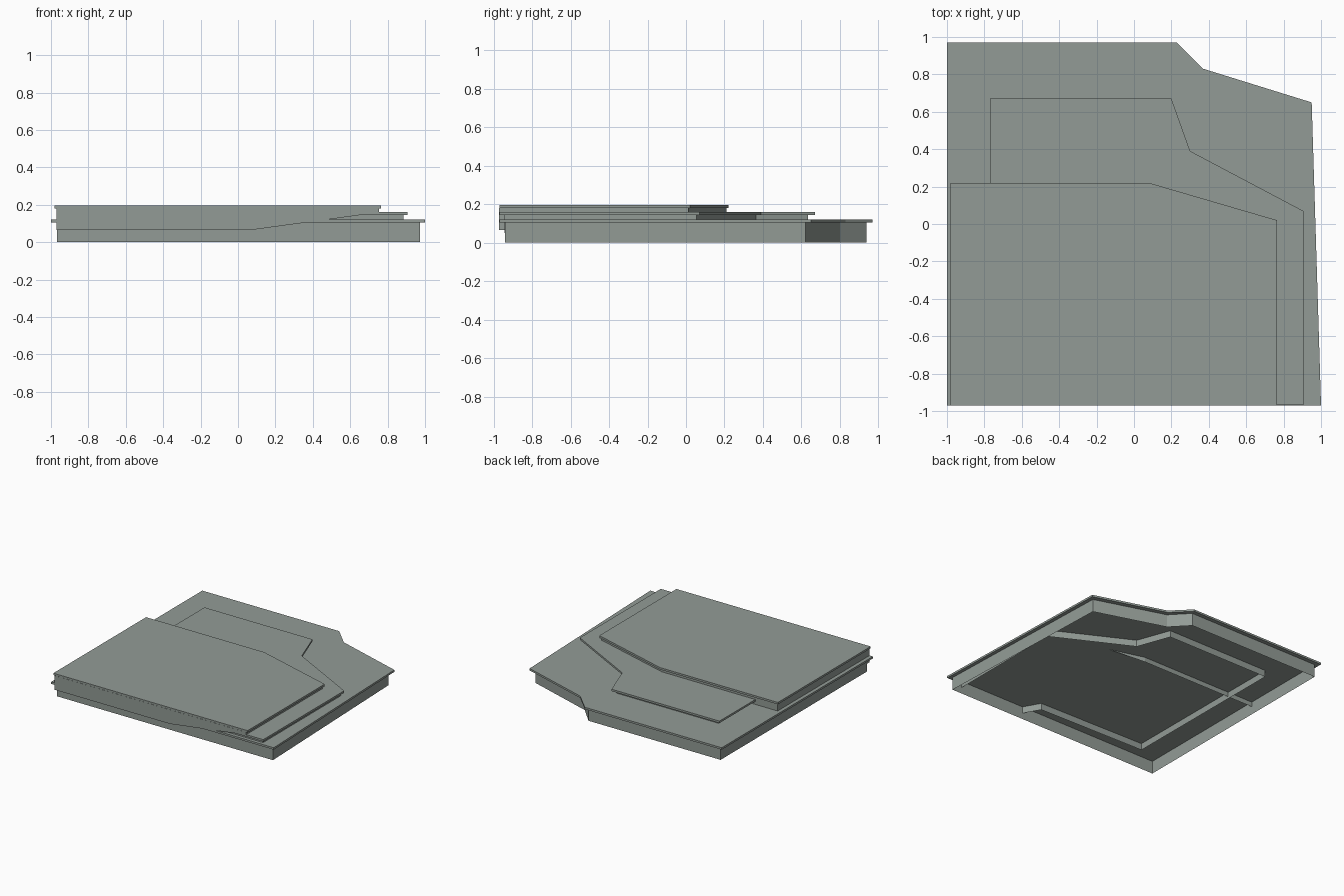
import bpy
import bmesh

cube = bpy.data.objects.get("Cube")
if cube:
    bpy.data.objects.remove(cube, do_unlink=True)

# Single grey-green colour
grey = bpy.data.materials.new("grey_green")
grey.use_nodes = True
colour = (0.29, 0.33, 0.305, 1)
grey.diffuse_color = colour
grey.node_tree.nodes["Principled BSDF"].inputs["Base Color"].default_value = colour

THICK = 0.016


def finish(bm, name):
    mesh = bpy.data.meshes.new(name)
    bm.to_mesh(mesh)
    bm.free()
    mesh.materials.append(grey)
    obj = bpy.data.objects.new(name, mesh)
    bpy.context.collection.objects.link(obj)


def plate(name, outline, top):
    """Flat slab with the given outline."""
    bm = bmesh.new()
    face = bm.faces.new([bm.verts.new((x, y, top - THICK)) for x, y in outline])
    new = bmesh.ops.extrude_face_region(bm, geom=[face], use_keep_orig=True)["geom"]
    bmesh.ops.translate(bm, vec=(0, 0, THICK),
                        verts=[v for v in new if isinstance(v, bmesh.types.BMVert)])
    bmesh.ops.recalc_face_normals(bm, faces=bm.faces)
    finish(bm, name)


def skirt(name, outline, top, bottom):
    """Thin wall around the outline (clockwise from above); bottom(x) is its lower edge."""
    bm = bmesh.new()
    low = [bm.verts.new((x, y, bottom(x))) for x, y in outline]
    high = [bm.verts.new((x, y, top)) for x, y in outline]
    for i in range(len(outline)):
        j = (i + 1) % len(outline)
        bm.faces.new((low[j], low[i], high[i], high[j]))
    finish(bm, name)


# Lower tier
plate("lower_plate", [(-1, 0.97), (0.23, 0.97), (0.37, 0.83), (0.95, 0.65),
                      (1, -0.97), (-1, -0.97)], 0.12)
skirt("lower_skirt", [(-0.967, 0.937), (0.22, 0.937), (0.35, 0.8), (0.92, 0.62),
                      (0.972, -0.94), (-0.967, -0.94)], 0.105, lambda x: 0)

# Middle tier
plate("middle_plate", [(-0.77, 0.67), (0.2, 0.67), (0.3, 0.39), (0.905, 0.07),
                       (0.905, -0.969), (0.28, -0.969), (0.2, -0.83), (-0.77, -0.82)], 0.16)
skirt("middle_skirt", [(-0.74, 0.635), (0.18, 0.635), (0.28, 0.365), (0.885, 0.055),
                       (0.885, -0.942), (0.295, -0.942), (0.22, -0.81), (-0.735, -0.79)],
      0.145, lambda x: 0.05)

# Upper tier, whose wall rises toward one side
plate("upper_plate", [(-0.98, 0.22), (0.08, 0.22), (0.765, 0.02),
                      (0.765, -0.97), (-0.98, -0.97)], 0.196)
skirt("upper_skirt", [(-0.97, 0.21), (0.07, 0.21), (0.753, 0.012), (0.753, -0.971),
                      (0.07, -0.971), (-0.97, -0.971)],
      0.18, lambda x: 0.065 + max(0, x - 0.07) * 0.137)
